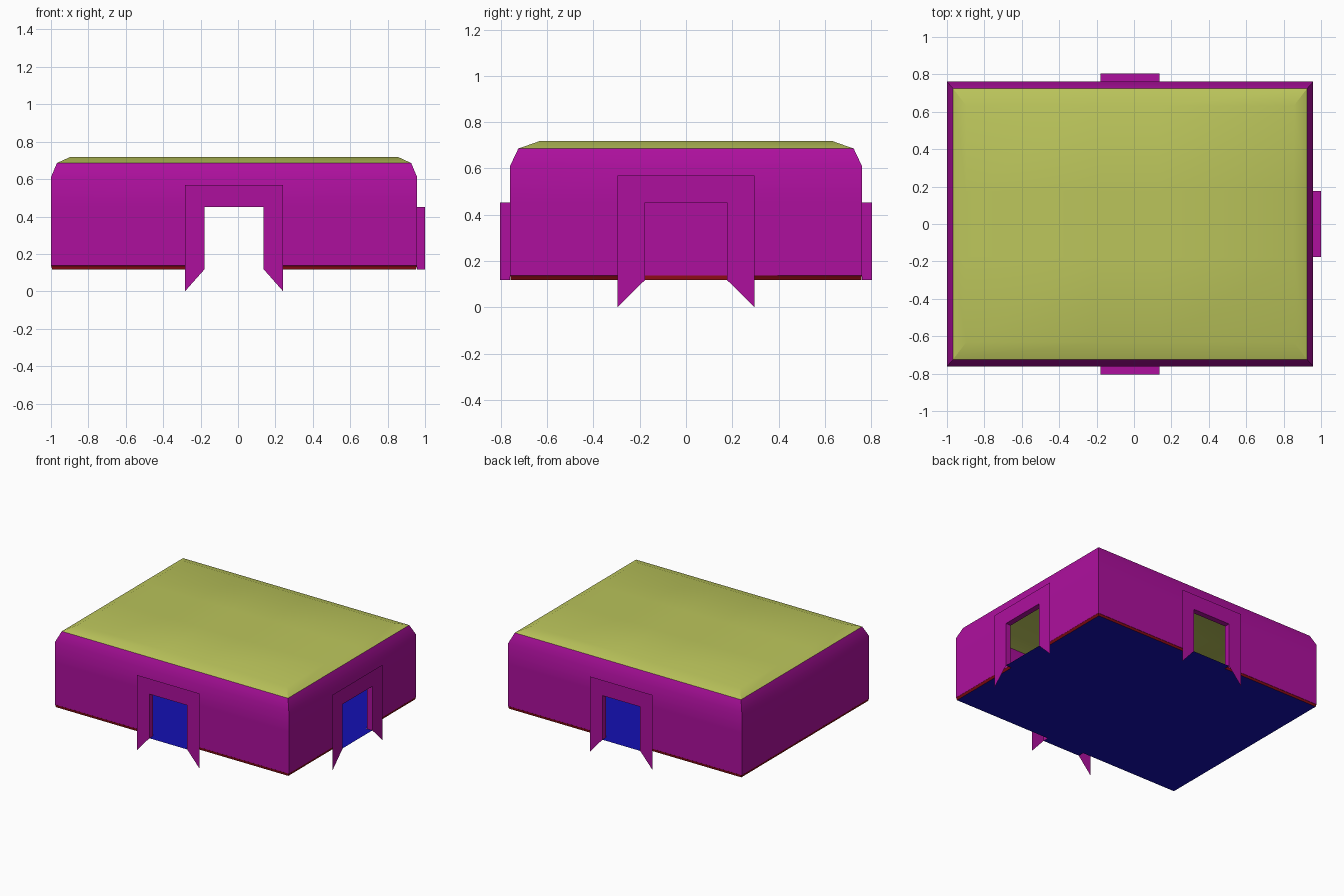
import bpy, bmesh

if "Cube" in bpy.data.objects:
    bpy.data.objects.remove(bpy.data.objects["Cube"])

CX, HX, HY = -0.021, 0.979, 0.761      # room centre and half sizes
FLOOR, DOOR_TOP, DEPTH = 0.118, 0.452, 0.043


def material(name, rgb):
    m = bpy.data.materials.new(name)
    m.diffuse_color = (*rgb, 1)
    m.use_nodes = True
    m.node_tree.nodes["Principled BSDF"].inputs["Base Color"].default_value = m.diffuse_color
    return m


MAGENTA = material("magenta", (0.42, 0.005, 0.34))
LIME = material("lime", (0.50, 0.56, 0.105))
BLUE = material("blue", (0.007, 0.005, 0.45))
RED = material("dark_red", (0.22, 0.003, 0.006))

# side: (axis, sign, door half width, frame half width, has door)
SIDES = {
    "front": (1, -1, 0.158, 0.2625, True),
    "back": (1, 1, 0.158, 0.2625, True),
    "right": (0, 1, 0.177, 0.297, True),
    "left": (0, -1, 0.177, 0.297, False),
}


def place(side, u, out, z):
    """Point on a side: u runs left to right seen from outside."""
    axis, s = SIDES[side][:2]
    if axis == 1:
        return (CX - s * u, s * (HY + out), z)
    return (CX + s * (HX + out), s * u, z)


def build(name, faces, mats, smooth=True):
    """faces: list of (points, material index)."""
    bm = bmesh.new()
    for pts, mi in faces:
        bm.faces.new([bm.verts.new(p) for p in pts]).material_index = mi
    bmesh.ops.remove_doubles(bm, verts=bm.verts[:], dist=0.0005)
    me = bpy.data.meshes.new(name)
    bm.to_mesh(me)
    bm.free()
    ob = bpy.data.objects.new(name, me)
    bpy.context.collection.objects.link(ob)
    for m in mats:
        me.materials.append(m)
    if smooth:
        bpy.ops.object.select_all(action='DESELECT')
        ob.select_set(True)
        bpy.context.view_layer.objects.active = ob
        bpy.ops.object.shade_smooth_by_angle(angle=0.53)
    return ob


def shell(rows, door_rows, mats_of_row):
    """Quads around all four sides; rows are (z, x inset, y inset)."""
    faces = []
    for side, (axis, s, d, _, door) in SIDES.items():
        for i in range(len(rows) - 1):
            grid = []
            for z, ix, iy in rows[i:i + 2]:
                end, inset = (HX - ix, iy) if axis == 1 else (HY - iy, ix)
                grid.append([place(side, u, -inset, z) for u in (-end, -d, d, end)])
            for c in range(3):
                if door and c == 1 and i in door_rows:
                    continue
                faces.append(([grid[0][c], grid[0][c + 1], grid[1][c + 1], grid[1][c]],
                              mats_of_row[i]))
    return faces


# walls with skirting strip and sloped top
WALL_TOP = (0.686, 0.032, 0.036)
build("walls", shell([(FLOOR, 0.006, 0.003), (0.136, 0.001, 0.001), (0.137, 0, 0),
                      (DOOR_TOP, 0, 0), (0.61, 0, 0), WALL_TOP],
                     {0, 1, 2}, [1, 1, 0, 0, 0]), [MAGENTA, RED])

# roof: bevelled rim and flat top
roof = shell([WALL_TOP, (0.719, 0.104, 0.13)], set(), [0])
tx, ty = HX - 0.104, HY - 0.13
dx, dy = SIDES["front"][2], SIDES["right"][2]
xs, ys = (-tx, -dx, dx, tx), (-ty, -dy, dy, ty)
for a in range(3):
    for b in range(3):
        roof.append(([(CX + xs[i], ys[j], 0.719) for i, j in
                      ((a, b), (a + 1, b), (a + 1, b + 1), (a, b + 1))], 0))
build("roof", roof, [LIME])

# floor with a sill in every doorway
floor = [([(CX + i * (HX - 0.006), j * (HY - 0.003), FLOOR)
           for i, j in ((-1, -1), (1, -1), (1, 1), (-1, 1))], 0)]
for side, (_, _, d, _, door) in SIDES.items():
    if door:
        floor.append(([place(side, u, o, FLOOR) for u, o in
                       ((-d, DEPTH), (d, DEPTH), (d, -0.006), (-d, -0.006))], 0))
build("floor", floor, [BLUE], False)

# doorways: short projecting reveal and flat frame with pointed legs
for side, (_, _, d, f, door) in SIDES.items():
    if not door:
        continue
    inner = [(-d, FLOOR), (-d, DOOR_TOP), (d, DOOR_TOP), (d, FLOOR)]
    outer = [(-f, 0), (-f, 0.569), (f, 0.569), (f, 0)]
    faces = []
    for k in range(3):
        (u0, z0), (u1, z1) = inner[k:k + 2]
        (v0, w0), (v1, w1) = outer[k:k + 2]
        faces.append(([place(side, u0, 0, z0), place(side, u0, DEPTH, z0),
                       place(side, u1, DEPTH, z1), place(side, u1, 0, z1)], 0))
        faces.append(([place(side, v0, DEPTH, w0), place(side, u0, DEPTH, z0),
                       place(side, u1, DEPTH, z1), place(side, v1, DEPTH, w1)], 0))
    build(side + "_doorway", faces, [MAGENTA], False)
